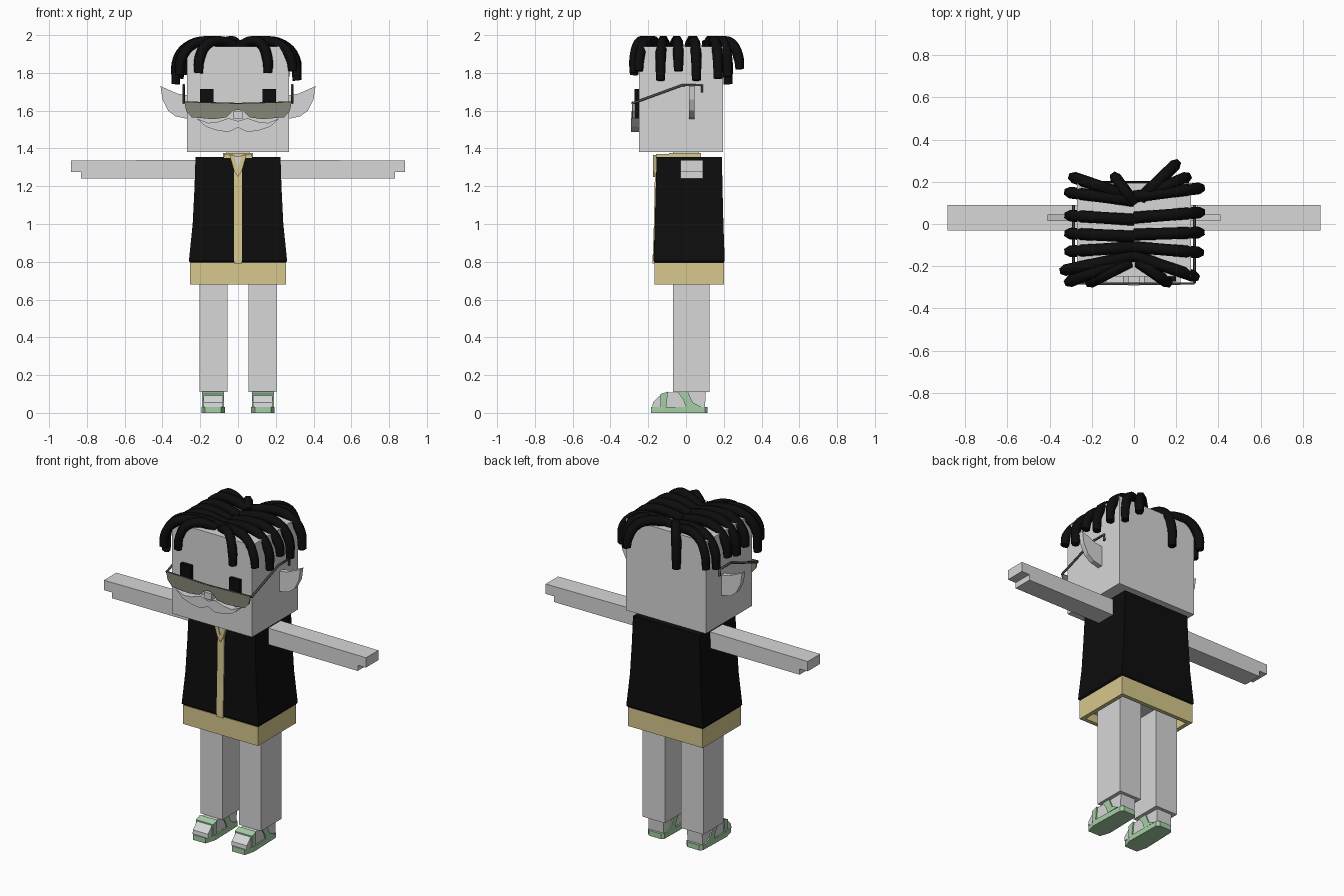
import bpy, bmesh
from mathutils import Vector

cube = bpy.data.objects.get("Cube")
if cube:
    bpy.data.objects.remove(cube, do_unlink=True)


def material(name, r, g, b):
    m = bpy.data.materials.new(name)
    m.use_nodes = True
    m.diffuse_color = (r, g, b, 1)
    bsdf = next(n for n in m.node_tree.nodes if n.type == 'BSDF_PRINCIPLED')
    bsdf.inputs["Base Color"].default_value = (r, g, b, 1)
    return m


SKIN = material("pale grey skin", .68, .68, .68)
BLACK = material("black", .004, .004, .004)
TAN = material("tan cloth", .68, .58, .27)
GREEN = material("sandal green", .38, .62, .38)
LENS = material("olive lens", .24, .24, .185)
FRAME = material("dark frame", .07, .07, .065)


def add_object(name, bm, mat):
    bmesh.ops.recalc_face_normals(bm, faces=bm.faces)
    me = bpy.data.meshes.new(name)
    bm.to_mesh(me)
    bm.free()
    me.materials.append(mat)
    ob = bpy.data.objects.new(name, me)
    bpy.context.collection.objects.link(ob)
    return ob


def loft(name, rings, mat):
    """Skin a closed solid through rings that share a point count."""
    bm = bmesh.new()
    loops = [[bm.verts.new(p) for p in ring] for ring in rings]
    for a, b in zip(loops, loops[1:]):
        for i in range(len(a)):
            j = (i + 1) % len(a)
            bm.faces.new((a[i], a[j], b[j], b[i]))
    bm.faces.new(loops[0])
    bm.faces.new(loops[-1])
    return add_object(name, bm, mat)


def prism_y(name, outline, y0, y1, mat, sx=1):
    """Extrude an (x, z) outline along y."""
    return loft(name, [[(sx * x, y, z) for x, z in outline] for y in (y0, y1)], mat)


def prism_x(name, outline, x0, x1, mat):
    """Extrude a (y, z) outline along x."""
    return loft(name, [[(x, y, z) for y, z in outline] for x in (x0, x1)], mat)


def rect(x0, x1, y0, y1, z):
    return [(x0, y0, z), (x1, y0, z), (x1, y1, z), (x0, y1, z)]


def box(name, x0, x1, y0, y1, z0, z1, mat):
    return loft(name, [rect(x0, x1, y0, y1, z) for z in (z0, z1)], mat)


def tube(name, points, radius, mat, smooth=True, taper=1.0):
    cu = bpy.data.curves.new(name + "_path", 'CURVE')
    cu.dimensions = '3D'
    cu.bevel_depth = radius
    cu.bevel_resolution = 1
    cu.resolution_u = 4
    cu.use_fill_caps = True
    if smooth:
        sp = cu.splines.new('BEZIER')
        sp.bezier_points.add(len(points) - 1)
        for bp, p in zip(sp.bezier_points, points):
            bp.co = p
            bp.handle_left_type = bp.handle_right_type = 'AUTO'
        sp.bezier_points[-1].radius = taper
    else:
        sp = cu.splines.new('POLY')
        sp.points.add(len(points) - 1)
        for pt, p in zip(sp.points, points):
            pt.co = (*p, 1)
    temp = bpy.data.objects.new(name + "_temp", cu)
    bpy.context.collection.objects.link(temp)
    me = bpy.data.meshes.new_from_object(temp.evaluated_get(bpy.context.evaluated_depsgraph_get()))
    bpy.data.objects.remove(temp)
    bpy.data.curves.remove(cu)
    me.materials.clear()
    me.materials.append(mat)
    ob = bpy.data.objects.new(name, me)
    bpy.context.collection.objects.link(ob)
    return ob


# Head and neck
box("head", -.27, .27, -.25, .195, 1.38, 1.94, SKIN)
box("neck", -.06, .06, -.07, .07, 1.34, 1.39, SKIN)

# Vest, flaring towards its hem
loft("vest", [rect(-.25, .25, -.16, .195, .79), rect(-.26, .26, -.172, .205, .805),
              rect(-.24, .24, -.165, .198, 1.0), rect(-.23, .23, -.16, .193, 1.2),
              rect(-.225, .225, -.155, .19, 1.355)], BLACK)

# Shirt: front strip, collar, open neckline
loft("shirt_front_strip", [rect(-.022, .022, y, -.14, z) for y, z in
                           ((-.177, .79), (-.177, .81), (-.17, 1.0), (-.166, 1.2), (-.162, 1.355))], TAN)
box("collar", -.08, .08, -.09, .08, 1.35, 1.375, TAN)
prism_y("neckline", [(-.025, 1.36), (0, 1.28), (.025, 1.36)], -.169, -.15, SKIN)
for s, side in ((1, "left"), (-1, "right")):
    prism_y(side + "_lapel", [(.02, 1.365), (.045, 1.365), (.02, 1.28), (0, 1.25), (0, 1.29)],
            -.174, -.15, TAN, s)
    box(side + "_collar_tip", s * .03, s * .075, -.16, -.08, 1.35, 1.37, TAN)

# Hollow shirt hem
hem = [rect(-.253, .253, -.168, .2, .795), rect(-.253, .253, -.168, .2, .68),
       rect(-.228, .228, -.143, .175, .68), rect(-.228, .228, -.143, .175, .74)]
loft("shirt_hem", hem, TAN)
box("hips", -.225, .225, -.14, .172, .73, .79, SKIN)

for s, side in ((1, "left"), (-1, "right")):
    # Arm with stepped hand
    prism_y(side + "_arm", [(.2, 1.24), (.83, 1.24), (.83, 1.275), (.885, 1.275), (.885, 1.335), (.2, 1.34)],
            -.03, .09, SKIN, s)
    box(side + "_leg", s * .055, s * .205, -.07, .125, .11, .75, SKIN)

    # Sandal: sole, foot and straps
    sole = [(.075, .1), (.09, .115), (.17, .115), (.185, .1), (.192, -.12),
            (.175, -.185), (.09, -.185), (.07, -.12)]
    loft(side + "_sole", [[(s * x, y, z) for x, y in sole] for z in (0, .032)], GREEN)
    prism_x(side + "_foot", [(.1, .03), (.105, .112), (-.1, .108), (-.14, .09), (-.175, .055), (-.178, .03)],
            s * .08, s * .182, SKIN)
    prism_x(side + "_toe_strap", [(-.135, .03), (-.105, .03), (-.095, .113), (-.135, .1)],
            s * .073, s * .19, GREEN)
    prism_x(side + "_ankle_strap", [(0, .03), (.085, .03), (.035, .055), (.01, .112), (-.045, .112), (-.015, .07)],
            s * .073, s * .19, GREEN)

    # Pointed ear
    prism_y(side + "_ear", [(.26, 1.68), (.32, 1.69), (.41, 1.73), (.4, 1.66), (.37, 1.6), (.33, 1.57), (.26, 1.555)],
            .015, .045, SKIN, s)
    box(side + "_eye", s * .13, s * .2, -.272, -.245, 1.56, 1.715, BLACK)

    # Half of the moustache
    prism_y(side + "_moustache", [(0, 1.545), (.05, 1.56), (.11, 1.54), (.16, 1.535), (.22, 1.56), (.17, 1.515),
                                  (.11, 1.495), (.05, 1.487), (0, 1.51)], -.29, -.248, SKIN, s)

    # Spectacle temple with hooked end
    tube(side + "_temple", [(s * .287, -.28, 1.64), (s * .287, -.02, 1.735), (s * .287, .085, 1.735),
                            (s * .287, .085, 1.695)], .007, FRAME, smooth=False)
    # Lens
    prism_y(side + "_lens", [(0, 1.637), (.284, 1.645), (.275, 1.6), (.245, 1.565), (.13, 1.555), (.06, 1.565),
                             (.025, 1.6), (0, 1.605)], -.287, -.279, LENS, s)
    tube(side + "_lens_rim", [(0, -.283, 1.637), (s * .287, -.283, 1.645)], .005, FRAME, smooth=False)

box("nose", -.025, .025, -.292, -.248, 1.555, 1.595, SKIN)

# Locks of hair: root (x, y), tip (x, y, z)
locks = [
    (0, .13, .315, .17, 1.76), (0, .03, .315, .055, 1.75), (0, -.05, .315, -.04, 1.80),
    (0, -.11, .31, -.135, 1.75), (0, -.15, .29, -.25, 1.80), (.02, -.18, .16, -.278, 1.79),
    (.03, .12, .2, .285, 1.81), (.08, .15, .25, .222, 1.77),
    (0, .11, -.31, .15, 1.76), (0, .02, -.31, .04, 1.79), (0, -.06, -.31, -.045, 1.77),
    (0, -.11, -.31, -.13, 1.79), (0, -.15, -.33, -.22, 1.73), (-.02, -.16, -.31, -.275, 1.78),
    (-.02, -.18, -.21, -.278, 1.79), (-.05, .14, -.29, .222, 1.78), (0, .1, -.09, .222, 1.73),
]
for i, (rx, ry, tx, ty, tz) in enumerate(locks):
    root, tip = Vector((rx, ry, 0)), Vector((tx, ty, 0))
    path = []
    for t, z in ((0, 1.945), (.4, 1.97), (.75, 1.952), (.96, 1.88), (1, tz + .01)):
        p = root.lerp(tip, t)
        path.append((p.x, p.y, z))
    tube(f"hair_lock_{i + 1}", path, .028, BLACK, taper=.85)
